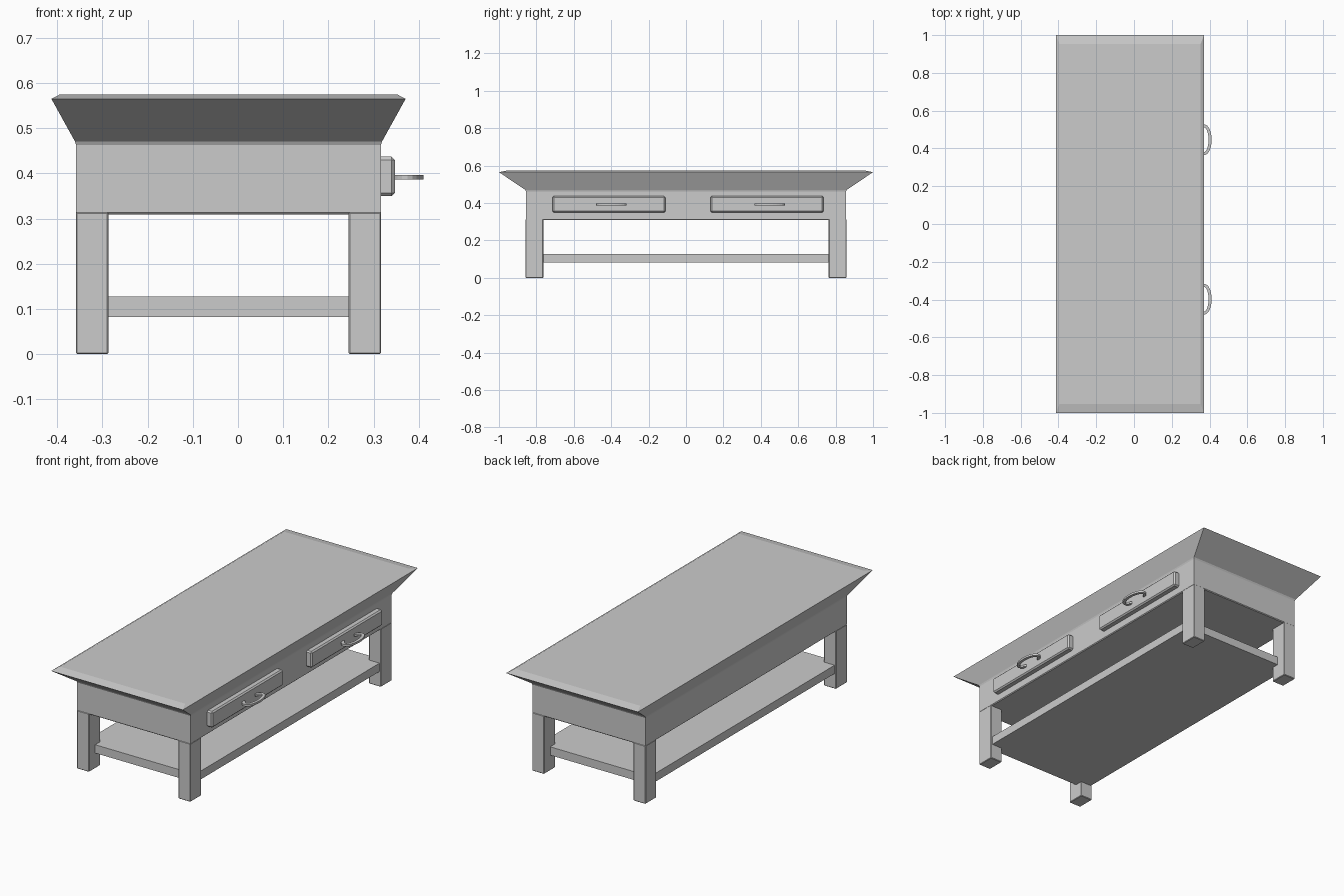
import bpy, bmesh, math
from mathutils import Vector

if "Cube" in bpy.data.objects:
    bpy.data.objects.remove(bpy.data.objects["Cube"])

CX = -0.021  # table centre in x; handles stick out on +x


def finish(name, bm, bevel=0.0):
    bmesh.ops.recalc_face_normals(bm, faces=bm.faces[:])
    me = bpy.data.meshes.new(name)
    bm.to_mesh(me)
    bm.free()
    ob = bpy.data.objects.new(name, me)
    bpy.context.collection.objects.link(ob)
    if bevel:
        mod = ob.modifiers.new("Bevel", "BEVEL")
        mod.width = bevel
        mod.segments = 1
    return ob


def box(name, x, y, z, bevel=0.0):
    bm = bmesh.new()
    bmesh.ops.create_cube(bm, size=1)
    for v in bm.verts:
        v.co = Vector([(a + b) / 2 + c * (b - a) for c, (a, b) in zip(v.co, (x, y, z))])
    return finish(name, bm, bevel)


def loft(name, rings, close=False):
    bm = bmesh.new()
    rows = [[bm.verts.new(p) for p in ring] for ring in rings]
    for a, b in zip(rows, rows[1:]):
        n = len(a)
        for i in range(n):
            bm.faces.new((a[i], a[(i + 1) % n], b[(i + 1) % n], b[i]))
    bm.faces.new(rows[0])
    bm.faces.new(rows[-1])
    return finish(name, bm)


# Apron flaring out into the tabletop: (half x, half y, z) per level
levels = [(0.333, 0.852, 0.309), (0.3375, 0.856, 0.313), (0.3375, 0.856, 0.463),
          (0.340, 0.860, 0.471), (0.392, 1.0, 0.565), (0.373, 0.952, 0.575)]
loft("apron_and_tabletop",
     [[(CX + sx * hx, sy * hy, z) for sx, sy in ((-1, -1), (1, -1), (1, 1), (-1, 1))]
      for hx, hy, z in levels])

# Four legs
for sx, side in ((-1, "left"), (1, "right")):
    for sy, end in ((-1, "front"), (1, "back")):
        xs = sorted((CX + sx * 0.266, CX + sx * 0.338))
        ys = sorted((sy * 0.763, sy * 0.858))
        box(f"{end}_{side}_leg", xs, ys, (0, 0.314), 0.003)

# Lower shelf
box("shelf", (CX - 0.33, CX + 0.33), (-0.805, 0.805), (0.082, 0.127))

# Two drawers with curved flat handles on the right side
for label, y0, y1, hy in (("front", -0.714, -0.11, -0.398), ("back", 0.131, 0.735, 0.446)):
    box(f"{label}_drawer", (0.300, 0.347), (y0, y1), (0.350, 0.437), 0.007)
    path = [Vector((0.345, -0.048))]
    for i in range(17):
        t = math.radians(-115 + 230 * i / 16)
        path.append(Vector((0.372 + 0.031 * math.cos(t), 0.073 * math.sin(t))))
    path.append(Vector((0.345, 0.048)))
    rings = []
    for i, p in enumerate(path):
        d = (path[min(i + 1, len(path) - 1)] - path[max(i - 1, 0)]).normalized()
        n = Vector((d.y, -d.x)) * 0.008
        rings.append([(p.x + s * n.x, hy + p.y + s * n.y, z)
                      for s, z in ((-1, 0.386), (1, 0.386), (1, 0.397), (-1, 0.397))])
    handle = loft(f"{label}_handle", rings)
    for poly in handle.data.polygons:
        poly.use_smooth = False
